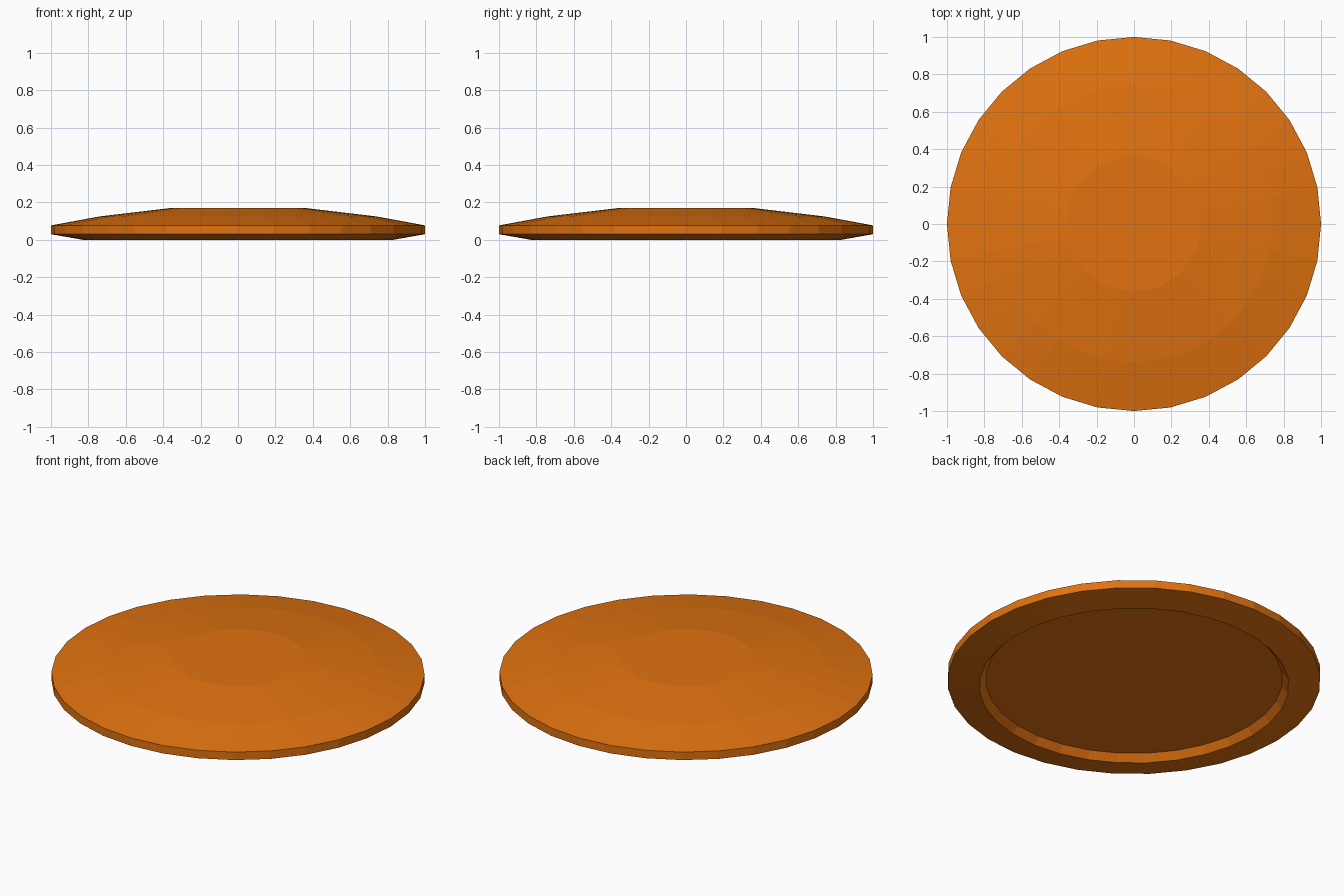
import bpy, bmesh, math

if "Cube" in bpy.data.objects:
    bpy.data.objects.remove(bpy.data.objects["Cube"])

SIDES = 32
# Disc profile (radius, height), from the top plateau round to the underside recess
PROFILE = [(0.36, 0.17), (0.74, 0.125), (1.0, 0.077), (1.0, 0.03),
           (0.83, 0.0), (0.796, 0.04)]


def ring(bm, r, z):
    return [bm.verts.new((r * math.cos(2 * math.pi * i / SIDES),
                          r * math.sin(2 * math.pi * i / SIDES), z))
            for i in range(SIDES)]


# Disc body: rings bridged along the profile, capped at both ends
bm = bmesh.new()
rings = [ring(bm, r, z) for r, z in PROFILE]
for a, b in zip(rings, rings[1:]):
    for i in range(SIDES):
        j = (i + 1) % SIDES
        bm.faces.new((a[i], b[i], b[j], a[j]))
bm.faces.new(rings[0])
bm.faces.new(rings[-1][::-1])
bmesh.ops.recalc_face_normals(bm, faces=bm.faces)

mesh = bpy.data.meshes.new("flying_disc")
bm.to_mesh(mesh)
bm.free()
disc = bpy.data.objects.new("flying_disc", mesh)
bpy.context.collection.objects.link(disc)

# Orange plastic
mat = bpy.data.materials.new("orange_plastic")
mat.diffuse_color = (0.75, 0.17, 0.005, 1)
mat.use_nodes = True
mat.node_tree.nodes["Principled BSDF"].inputs["Base Color"].default_value = mat.diffuse_color
mesh.materials.append(mat)
